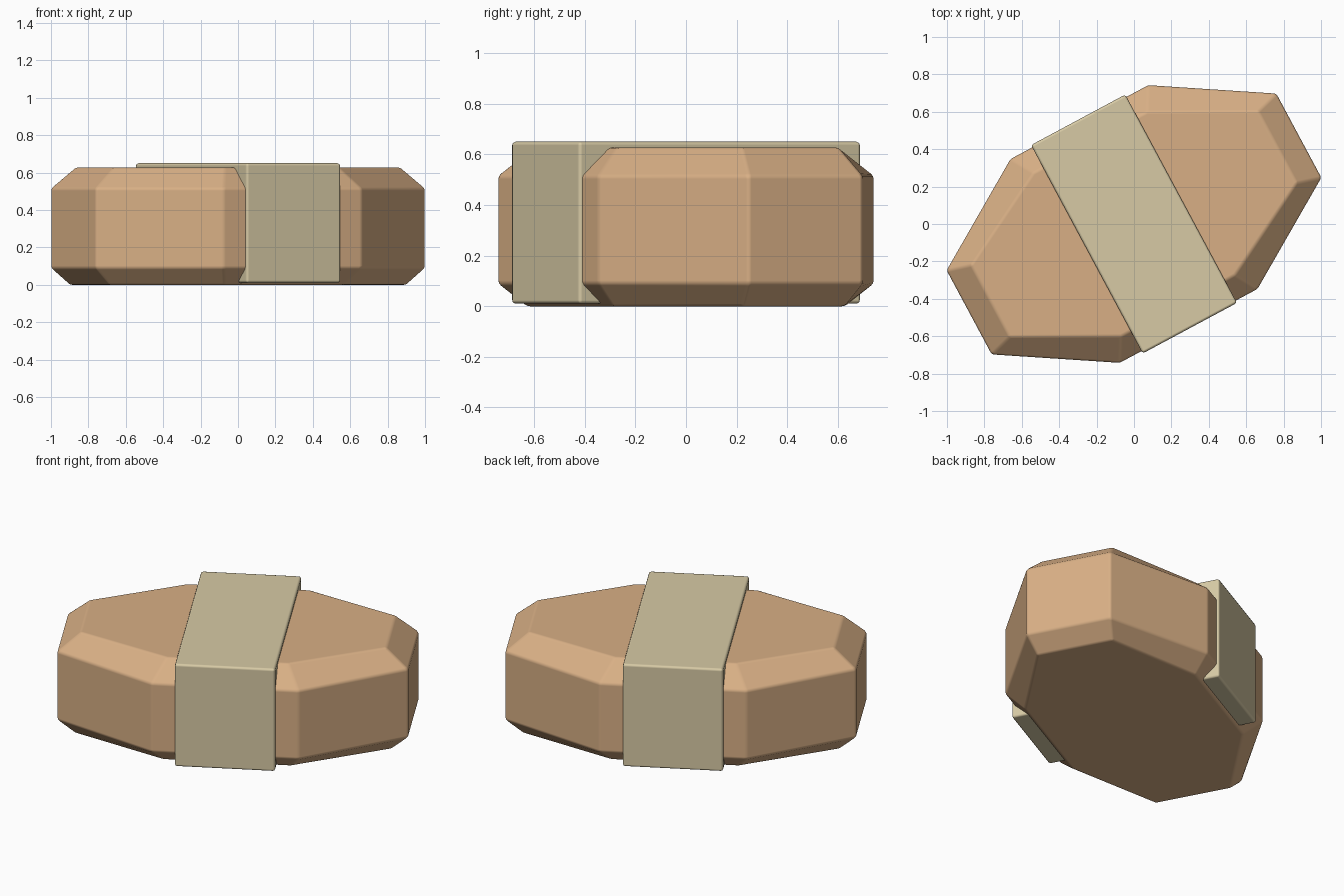
import bpy, bmesh, math
from mathutils import Matrix

if "Cube" in bpy.data.objects:
    bpy.data.objects.remove(bpy.data.objects["Cube"], do_unlink=True)

TURN = Matrix.Rotation(math.radians(28.2), 4, 'Z')


def material(name, color):
    mat = bpy.data.materials.new(name)
    mat.use_nodes = True
    mat.diffuse_color = color
    mat.node_tree.nodes["Principled BSDF"].inputs["Base Color"].default_value = color
    return mat


def octagon(length, end, width, side):
    quarter = [(length, end), (side, width)]
    half = quarter + [(-x, y) for x, y in reversed(quarter)]
    return half + [(-x, -y) for x, y in half]


def stack(name, rings, mat, bevel):
    """Skin a solid through (outline, height) rings and soften its edges."""
    bm = bmesh.new()
    loops = [[bm.verts.new((x, y, z)) for x, y in outline] for outline, z in rings]
    n = len(loops[0])
    for low, high in zip(loops, loops[1:]):
        for i in range(n):
            j = (i + 1) % n
            bm.faces.new((low[i], low[j], high[j], high[i]))
    bm.faces.new(loops[0][::-1])
    bm.faces.new(loops[-1])
    bmesh.ops.recalc_face_normals(bm, faces=bm.faces)
    bmesh.ops.transform(bm, matrix=TURN, verts=bm.verts)
    mesh = bpy.data.meshes.new(name)
    bm.to_mesh(mesh)
    bm.free()
    mesh.materials.append(mat)
    obj = bpy.data.objects.new(name, mesh)
    bpy.context.collection.objects.link(obj)
    mod = obj.modifiers.new("soft_edges", 'BEVEL')
    mod.width = bevel
    mod.segments = 2
    mod.limit_method = 'ANGLE'
    mod.angle_limit = math.radians(15)
    mod.harden_normals = True
    for poly in mesh.polygons:
        poly.use_smooth = True
    return obj


tan = material("warm_tan", (0.69, 0.43, 0.235, 1))
cream = material("pale_khaki", (0.68, 0.59, 0.375, 1))

# Chamfered eight-sided block
wide = octagon(1.0, 0.255, 0.618, 0.418)
stack("block", [
    (octagon(0.90, 0.228, 0.52, 0.36), 0.0),
    (wide, 0.09),
    (wide, 0.515),
    (octagon(0.87, 0.218, 0.495, 0.345), 0.627),
], tan, 0.012)

# Band wrapped across the middle
band = [(0.286, 0.632), (-0.286, 0.632), (-0.286, -0.632), (0.286, -0.632)]
stack("band", [(band, 0.01), (band, 0.65)], cream, 0.014)
